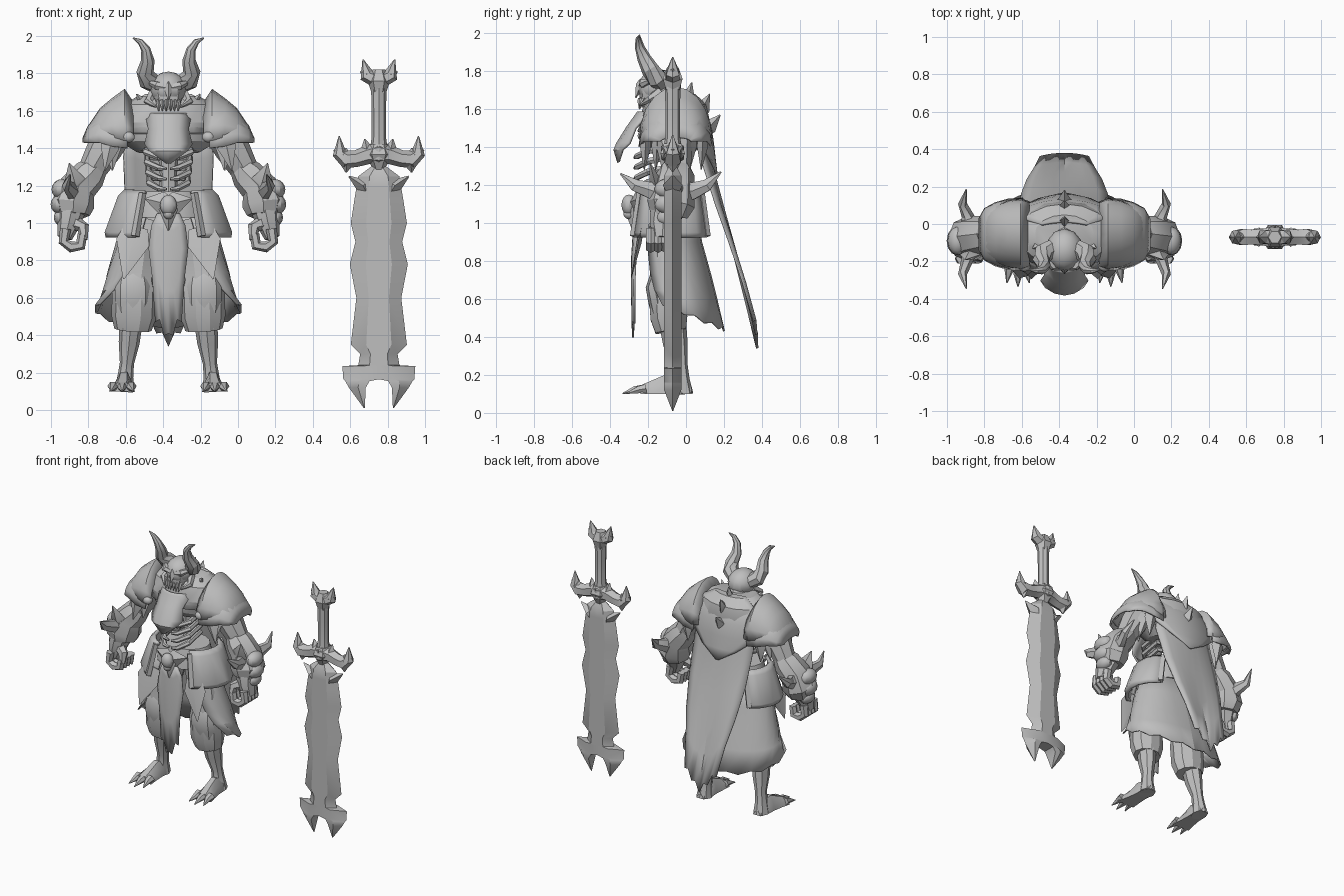
import bpy, bmesh, math
from mathutils import Vector

if "Cube" in bpy.data.objects:
    bpy.data.objects.remove(bpy.data.objects["Cube"])

grey = bpy.data.materials.new("plain grey")
grey.use_nodes = True
grey.diffuse_color = (0.52, 0.52, 0.52, 1)
grey.node_tree.nodes["Principled BSDF"].inputs["Base Color"].default_value = grey.diffuse_color

WARRIOR, SWORD = Vector((-.372, 0, 0)), Vector((.753, -.07, 0))
parts = []


def finish(name, bm, mirror=False, thick=0, origin=WARRIOR):
    bmesh.ops.recalc_face_normals(bm, faces=bm.faces)
    mesh = bpy.data.meshes.new(name)
    bm.to_mesh(mesh)
    bm.free()
    mesh.materials.append(grey)
    obj = bpy.data.objects.new(name, mesh)
    obj.location = origin
    bpy.context.collection.objects.link(obj)
    if thick:
        solid = obj.modifiers.new("thickness", 'SOLIDIFY')
        solid.thickness, solid.offset = thick, 0
    if mirror:
        obj.modifiers.new("mirror", 'MIRROR')
    parts.append(obj)
    return obj


def grid(name, rows, wrap=False, **options):
    """Skin rows of points; wrapped rows become a capped solid."""
    bm = bmesh.new()
    rings = [[bm.verts.new(p) for p in row] for row in rows]
    count = len(rings[0])
    for low, high in zip(rings, rings[1:]):
        for i in range(count if wrap else count - 1):
            j = (i + 1) % count
            bm.faces.new((low[i], low[j], high[j], high[i]))
    if wrap:
        bm.faces.new(rings[0])
        bm.faces.new(rings[-1])
    return finish(name, bm, **options)


def tube(name, path, sides=8, flat=1, ref=(0, 1, 0), **options):
    """Round body along points (x, y, z, radius); flat scales it towards ref."""
    pts = [Vector(p[:3]) for p in path]
    rows = []
    for k, p in enumerate(pts):
        way = (pts[min(k + 1, len(pts) - 1)] - pts[max(k - 1, 0)]).normalized()
        side = way.cross(Vector(ref)).normalized()
        up = way.cross(side) * flat
        turns = [math.tau * i / sides for i in range(sides)]
        rows.append([p + path[k][3] * (side * math.cos(a) + up * math.sin(a)) for a in turns])
    return grid(name, rows, wrap=True, **options)


def ball(name, place, size, **options):
    bm = bmesh.new()
    bmesh.ops.create_uvsphere(bm, u_segments=12, v_segments=8, radius=1)
    for v in bm.verts:
        v.co = Vector(a * b for a, b in zip(v.co, size)) + Vector(place)
    return finish(name, bm, **options)


def spike(name, base, tip, r, sides=4, **options):
    mid = [a + (b - a) * .3 for a, b in zip(base, tip)]
    return tube(name, [(*base, r * .7), (*mid, r), (*tip, .003)], sides, **options)


def sheet(name, rows, columns=8, bow=.8, hem=None, **options):
    """Hanging cloth from rows (z, half width, y), bowed across."""
    grid_rows = []
    for k, (z, w, y) in enumerate(rows):
        row = []
        for i in range(columns + 1):
            x = w * (2 * i / columns - 1)
            drop = hem(abs(x), i) * k / (len(rows) - 1) if hem else 0
            row.append((x, y + bow * x * x, z + drop))
        grid_rows.append(row)
    return grid(name, grid_rows, **options)


# Torso, spine and ribs
tube("chest", [(0, -.07, 1.38, .17), (0, -.065, 1.43, .25), (0, -.06, 1.53, .29),
               (0, -.055, 1.63, .25), (0, -.055, 1.68, .16)], 16, .65)
tube("spine", [(0, -.04, 1.1, .06), (0, -.02, 1.25, .045), (0, -.04, 1.42, .06)])
tube("neck", [(0, -.06, 1.58, .09), (0, -.12, 1.7, .075)])
for k in range(4):
    z, w = 1.4 - k * .055, .12 - k * .006
    tube(f"rib_{k + 1}", [(0, -.02, z, .018), (w, -.06, z + .01, .019), (w, -.2, z - .02, .019),
                          (.05, -.26, z - .05, .016), (.01, -.27, z - .055, .008)],
         6, ref=(0, 0, 1), mirror=True)

# Armour of chest and back
sheet("chest_plate", [(1.585, .09, -.25), (1.57, .12, -.26), (1.5, .105, -.31), (1.42, .125, -.36),
                      (1.385, .1, -.375), (1.32, .008, -.355)], 4, bow=4, thick=.015)
sheet("back_plate", [(1.685, .12, .01), (1.63, .22, .075), (1.52, .26, .125), (1.42, .25, .14),
                     (1.33, .14, .15), (1.25, .01, .16)], 8, bow=-1, thick=.015)
for k, (y, z) in enumerate([(0, 1.61), (.07, 1.57), (.1, 1.48)]):
    spike(f"back_spike_{k + 1}", (0, y, z), (0, y + .03 + .025 * k, z + .13 - .02 * k), .04, ref=(1, 0, 0))
sheet("collar", [(1.48, .2, -.25), (1.58, .2, -.21), (1.65, .17, -.15)], 6, bow=1.5, thick=.015)


# Shoulder guards, each an arch from front to back
def arch(rows, mid=-.055):
    return [[(u, mid - reach * math.cos(a), low + (top - low) * math.sin(a))
             for a in (math.pi * i / 10 for i in range(11))] for u, top, low, reach in rows]


grid("shoulder_guard", arch([(.19, 1.64, 1.44, .17), (.235, 1.71, 1.44, .185), (.3, 1.66, 1.46, .175),
                             (.36, 1.61, 1.46, .15), (.42, 1.52, 1.46, .11), (.43, 1.48, 1.46, .05)]),
     mirror=True, thick=.015)
grid("shoulder_rim", arch([(.22, 1.6, 1.4, .19), (.3, 1.6, 1.41, .185), (.37, 1.58, 1.43, .165),
                           (.425, 1.52, 1.43, .135), (.455, 1.45, 1.43, .08)]), mirror=True, thick=.012)
ball("shoulder_knob", (.215, -.225, 1.46), (.035, .03, .03), mirror=True)
for k in range(6):
    y = -.21 + k * .06
    spike(f"sleeve_tatter_{k + 1}", (.3, y, 1.46), (.34 - .04 * (k % 2), y - .01, 1.28), .05,
          flat=.6, mirror=True)

# Head with jaw, brow, teeth and horns
ball("skull", (0, -.14, 1.715), (.1, .115, .095))
tube("face", [(0, -.17, 1.74, .09), (0, -.19, 1.69, .08), (0, -.2, 1.64, .065), (0, -.19, 1.59, .04)], 8, .7)
spike("nose", (0, -.23, 1.75), (0, -.265, 1.66), .025)
tube("brow", [(0, -.23, 1.72, .02), (.06, -.225, 1.735, .024), (.12, -.17, 1.76, .008)], 6, mirror=True,
     ref=(0, 0, 1))
tube("cheek_tusk", [(.08, -.14, 1.69, .03), (.11, -.19, 1.65, .022), (.065, -.245, 1.62, .004)], 6,
     ref=(0, 0, 1), mirror=True)
for k in range(3):
    spike(f"fang_{k + 1}", (.012 + k * .022, -.245 + k * .012, 1.66), (.012 + k * .02, -.245, 1.6), .011, mirror=True)
tube("horn", [(.05, -.12, 1.73, .045), (.11, -.155, 1.765, .055), (.125, -.19, 1.81, .046),
              (.11, -.222, 1.87, .036), (.122, -.245, 1.93, .025), (.15, -.25, 1.97, .016),
              (.19, -.245, 1.99, .003)], 8, mirror=True)
spike("neck_guard_point", (.11, -.09, 1.6), (.17, -.13, 1.69), .04, mirror=True)

# Arms with bracers and gloves
tube("upper_arm", [(.27, -.06, 1.52, .1), (.34, -.06, 1.4, .095), (.41, -.05, 1.28, .075)], mirror=True)
tube("bracer", [(.375, -.05, 1.31, .06), (.42, -.055, 1.26, .09), (.485, -.065, 1.19, .1),
                (.51, -.08, 1.1, .115), (.51, -.09, 1.04, .09)], 8, 1.1, mirror=True)
spike("elbow_point", (.43, -.04, 1.25), (.355, -.06, 1.38), .045, mirror=True)
spike("bracer_front_point", (.49, -.15, 1.18), (.53, -.19, 1.32), .06, flat=.5, mirror=True)
tube("bracer_crescent", [(.525, -.345, 1.26, .003), (.545, -.27, 1.2, .024), (.515, -.18, 1.17, .034),
                         (.52, -.07, 1.17, .05), (.515, .04, 1.17, .034), (.545, .11, 1.2, .024),
                         (.525, .185, 1.27, .003)], 6, 1.5, ref=(0, 0, 1), mirror=True)
for k, (u, z, r) in enumerate([(.57, 1.18, .055), (.575, 1.1, .055), (.565, 1.03, .048)]):
    ball(f"glove_lump_{k + 1}", (u, -.09, z), (r, r * 1.4, r), mirror=True)
tube("hand", [(.52, -.1, 1.06, .075), (.535, -.12, .99, .06), (.555, -.125, .92, .04)], 8, 1.2, mirror=True)
for k in range(4):
    y = -.185 + k * .038
    tube(f"finger_{k + 1}", [(.55, y, .97, .03), (.56, y, .9, .028), (.52, y, .872, .03),
                             (.47, y, .88, .03), (.46, y, .94, .026)], 6, mirror=True)
tube("thumb", [(.5, -.14, 1.0, .04), (.455, -.17, .975, .034), (.45, -.19, .91, .018)], 6, mirror=True)

# Belt, buckle and hip plates
tube("belt", [(0, -.09, 1.03, .21), (0, -.09, 1.1, .2), (0, -.09, 1.17, .18)], 16, .8)
spike("buckle_wing", (0, -.27, 1.1), (.125, -.25, 1.13), .06, flat=.5, mirror=True)
spike("buckle_point", (0, -.275, 1.12), (0, -.28, .96), .05)
ball("buckle_skull", (0, -.3, 1.095), (.045, .04, .055))
ball("buckle_jaw", (0, -.3, 1.05), (.028, .03, .03))


def around(z, rx, ry, mid, start, stop, count, zig=0, rise=0):
    """Arc of points round the waist; angle zero is the side, positive is the back."""
    turns = [math.radians(start + (stop - start) * i / count) for i in range(count + 1)]
    return [(rx * math.cos(a), mid + ry * math.sin(a), z + zig * (i % 2) + rise * (1 - math.sin(a)))
            for i, a in enumerate(turns)]


grid("hip_plate", [around(z, rx, ry, -.07, -58, 48, 6) for z, rx, ry in
                   [(1.17, .23, .18), (1.14, .26, .2), (.95, .33, .235), (.925, .325, .23)]],
     mirror=True, thick=.025)
for end, stop in (("front", -58), ("back", 48)):
    edge = around(1.16, .26, .2, -.07, stop, stop, 1)[0]
    low = around(.93, .335, .24, -.07, stop, stop, 1)[0]
    tube(f"hip_plate_{end}_edge", [(*edge, .02), (*low, .022)], 4, mirror=True)

# Torn skirt, front cloth and cape
grid("skirt", [around(z, rx, ry, mid, start, 90, 8, zig, rise) for z, rx, ry, mid, start, zig, rise in
               [(1.1, .2, .14, -.09, -60, 0, 0), (.9, .275, .155, -.075, -55, 0, 0),
                (.72, .325, .185, -.055, -45, 0, .01), (.6, .35, .205, -.045, -35, 0, .03),
                (.43, .39, .24, -.04, -20, .02, .1)]],
     mirror=True, thick=.01)
spike("skirt_front_tatter", (.17, -.23, .98), (.24, -.29, .7), .09, flat=.15, mirror=True)
sheet("front_cloth", [(1.05, .06, -.27), (.95, .09, -.275), (.78, .105, -.285), (.6, .085, -.285),
                      (.36, .07, -.28)], 6, bow=2, thick=.01,
      hem=lambda x, i: 1.6 * x + .05 * (i % 2))
sheet("cape", [(1.56, .22, .1), (1.3, .24, .135), (1, .23, .21), (.75, .2, .275), (.55, .16, .325),
               (.34, .13, .375)],
      8, bow=-1, thick=.012, hem=lambda x, i: 1.1 * x + .04 * (i % 2))

# Trousers and shins
tube("trouser", [(.12, -.08, 1.02, .12), (.165, -.09, .85, .12), (.18, -.1, .7, .11), (.18, -.1, .66, .12),
                 (.185, -.09, .5, .12), (.19, -.08, .43, .1)], 10, .85, mirror=True)
tube("knee_pad", [(.19, -.15, .72, .08), (.19, -.165, .66, .095), (.19, -.15, .58, .095), (.2, -.13, .43, .06)],
     8, .5, mirror=True)
tube("shin", [(.2, -.07, .47, .062), (.21, -.055, .36, .056), (.222, -.035, .25, .038),
              (.23, -.03, .18, .042), (.235, -.025, .1, .055)], 8, 1.15, mirror=True)

# Flat soled feet, each section (y, middle, half width, top)
feet = []
for y, u, w, top in [(.03, .235, .03, .13), (-.02, .235, .05, .19), (-.1, .238, .05, .205),
                     (-.17, .242, .058, .175), (-.24, .248, .07, .145)]:
    feet.append([(u - w, y, .1), (u - w * .85, y, (top + .1) / 2), (u - w * .35, y, top),
                 (u + w * .35, y, top), (u + w * .85, y, (top + .1) / 2), (u + w, y, .1)])
grid("foot", feet, wrap=True, mirror=True)
for k in range(3):
    u, lag = .2 + k * .048, .02 * abs(k - 1)
    tube(f"toe_{k + 1}", [(u, -.21, .128, .03), (u, -.27 + lag, .122, .024),
                          (u + .012 * (k - 1), -.335 + lag, .102, .003)],
         6, .9, ref=(0, 0, 1), mirror=True)

# Sword blade: half sections (z, inner x, outer x) with bevelled edge, mirrored
blade = [(1.31, 0, .03), (1.25, 0, .11), (1.19, 0, .12), (1.13, 0, .13), (1, 0, .15), (.9, 0, .125),
         (.78, 0, .155), (.6, 0, .12), (.35, 0, .15), (.3, 0, .1), (.24, 0, .11), (.235, 0, .195),
         (.165, 0, .19), (.155, .05, .18), (.12, .07, .16), (.01, .075, .08)]
sections = []
for z, inner, outer in blade:
    t = min(.045, (outer - inner) * .5)
    mid = inner + (outer - inner) * .45
    sections.append([(inner, -t, z), (mid, -t, z), (outer, 0, z), (mid, t, z), (inner, t, z)])
grid("blade", sections, wrap=True, mirror=True, origin=SWORD)
tube("blade_shoulder", [(.04, 0, 1.12, .01), (.085, 0, 1.2, .04), (.16, 0, 1.25, .004)], 4, 1.3,
     mirror=True, origin=SWORD)

# Sword guard, grip and pommel
tube("guard_arm", [(0, 0, 1.37, .07), (.06, 0, 1.365, .05), (.12, 0, 1.345, .045), (.175, 0, 1.34, .05),
                   (.21, 0, 1.37, .038), (.212, 0, 1.465, .003)], 6, mirror=True, origin=SWORD)
spike("guard_outer_point", (.17, 0, 1.355), (.242, 0, 1.39), .04, mirror=True, origin=SWORD)
spike("guard_lower_point", (.17, 0, 1.34), (.175, 0, 1.27), .04, mirror=True, origin=SWORD)
spike("guard_upper_point", (.06, 0, 1.37), (.075, 0, 1.45), .035, mirror=True, origin=SWORD)
spike("guard_centre", (0, 0, 1.42), (0, 0, 1.24), .075, 6, origin=SWORD)
tube("grip", [(0, 0, 1.38, .05), (0, 0, 1.46, .038), (0, 0, 1.6, .038), (0, 0, 1.73, .042)], 8, origin=SWORD)
tube("pommel", [(0, 0, 1.7, .04), (0, 0, 1.76, .06), (0, 0, 1.82, .035)], 6, origin=SWORD)
tube("pommel_arm", [(0, 0, 1.76, .045), (.065, 0, 1.79, .04), (.085, 0, 1.875, .003)], 6,
     mirror=True, origin=SWORD)
spike("pommel_side_point", (.05, 0, 1.79), (.1, 0, 1.81), .035, mirror=True, origin=SWORD)

# Soft shading with crisp edges
for obj in parts:
    obj.select_set(True)
bpy.context.view_layer.objects.active = parts[0]
bpy.ops.object.shade_smooth_by_angle(angle=math.radians(30))
